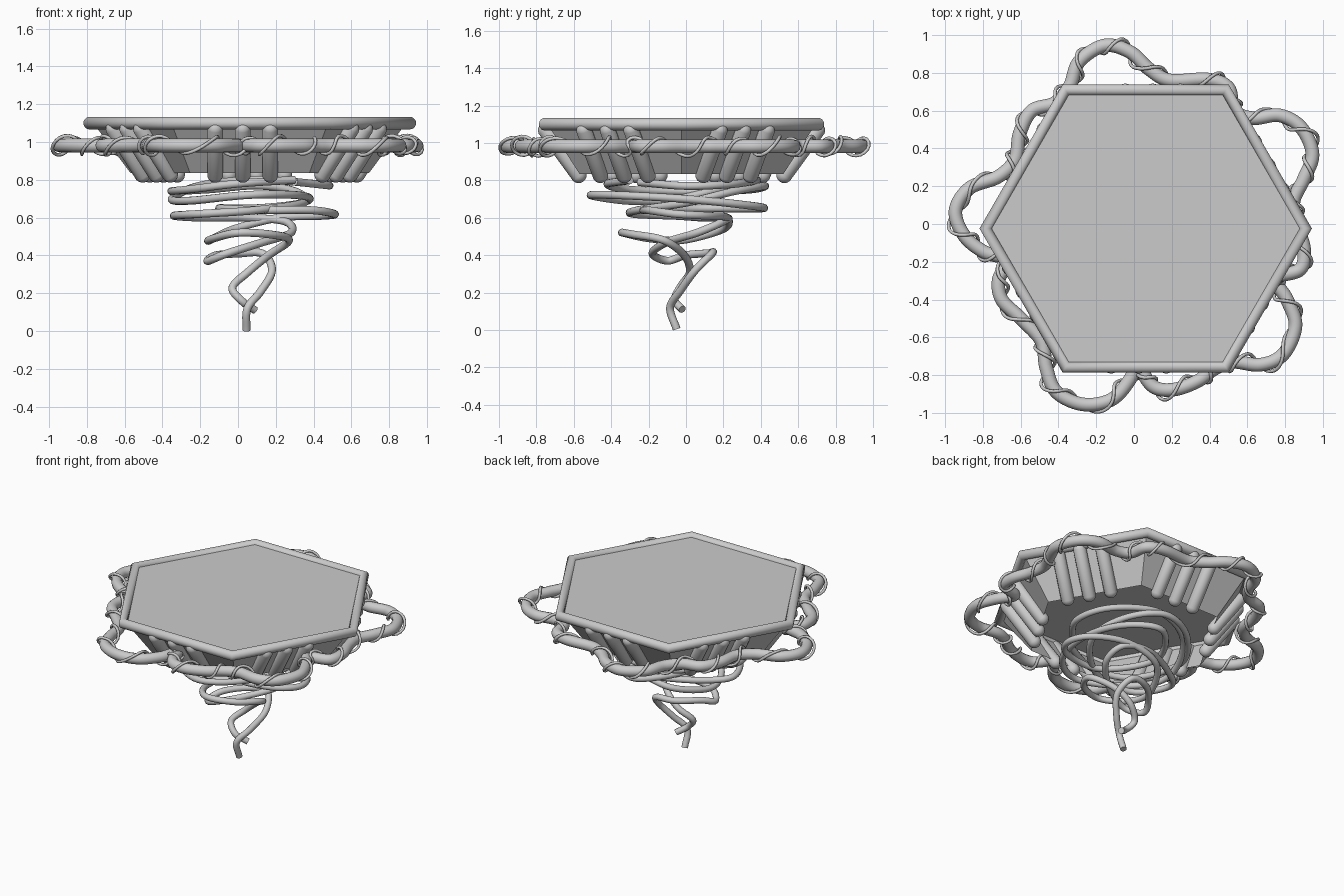
import bpy, bmesh, math
from mathutils import Vector, Matrix

if "Cube" in bpy.data.objects:
    bpy.data.objects.remove(bpy.data.objects["Cube"])

C = Vector((0.062, -0.024, 0))  # centre of the hexagonal top


def smooth_path(pts, n=6, closed=False):
    """Catmull-Rom points through the control points."""
    p = [Vector(q) for q in pts]
    p = [p[-1]] + p + p[:2] if closed else [2 * p[0] - p[1]] + p + [2 * p[-1] - p[-2]]
    out = []
    for a, b, c, d in zip(p, p[1:], p[2:], p[3:]):
        for i in range(n):
            t = i / n
            out.append(0.5 * (2 * b + (c - a) * t + (2 * a - 5 * b + 4 * c - d) * t * t
                              + (3 * b - a - 3 * c + d) * t ** 3))
    if not closed:
        out.append(p[-2])
    return out


def tube(name, pts, r, closed=False, res=4):
    cu = bpy.data.curves.new(name, 'CURVE')
    cu.dimensions = '3D'
    cu.bevel_depth = r
    cu.bevel_resolution = res
    cu.use_fill_caps = True
    s = cu.splines.new('POLY')
    s.points.add(len(pts) - 1)
    for q, v in zip(s.points, pts):
        q.co = (*v, 1)
    s.use_cyclic_u = closed
    s.use_smooth = True
    ob = bpy.data.objects.new(name, cu)
    bpy.context.collection.objects.link(ob)
    return ob


def mesh_object(name, bm):
    me = bpy.data.meshes.new(name)
    bm.to_mesh(me)
    bm.free()
    ob = bpy.data.objects.new(name, me)
    bpy.context.collection.objects.link(ob)
    return ob


# flat-faced hexagonal skirt, open below, closed by the table panel on top
bm = bmesh.new()
rings = [[bm.verts.new(C + Vector((r * math.cos(k * math.pi / 3), r * math.sin(k * math.pi / 3), z)))
          for k in range(6)] for r, z in ((0.63, 0.835), (0.835, 1.11))]
for k in range(6):
    m = (k + 1) % 6
    bm.faces.new((rings[0][k], rings[0][m], rings[1][m], rings[1][k]))
bm.faces.new(rings[1])
mesh_object("hex_top_body", bm)

# rounded hexagonal rim
bpy.ops.mesh.primitive_torus_add(major_segments=6, minor_segments=20, major_radius=0.847,
                                 minor_radius=0.033, location=C + Vector((0, 0, 1.1)))
rim = bpy.context.object
rim.name = "rim"
bpy.ops.object.shade_smooth()

# three capsule ribs leaning on each of the six sides
R = 0.043
for k in range(6):
    ang = math.radians(30 + 60 * k)
    nrm = Vector((math.cos(ang), math.sin(ang), 0))
    tan = Vector((-nrm.y, nrm.x, 0))
    for j in (-1, 0, 1):
        base = C + tan * (-0.037 + 0.146 * j)
        lo = base + nrm * 0.55 + Vector((0, 0, 0.828))
        hi = base + nrm * 0.725 + Vector((0, 0, 1.068))
        d = hi - lo
        bm = bmesh.new()
        bmesh.ops.create_uvsphere(bm, u_segments=14, v_segments=9, radius=R)
        for v in bm.verts:
            if v.co.z > 0:
                v.co.z += d.length
        for f in bm.faces:
            f.smooth = True
        rot = d.to_track_quat('Z', 'Y').to_matrix().to_4x4()
        bm.transform(Matrix.Translation(lo) @ rot)
        mesh_object(f"rib_{k}_{j + 1}", bm)

# wavy vine ring, traced clockwise from the front
VINE = [(0.025, -0.71), (-0.02, -0.82), (-0.12, -0.93), (-0.27, -0.955), (-0.41, -0.89),
        (-0.465, -0.76), (-0.49, -0.62), (-0.6, -0.5), (-0.7, -0.4), (-0.715, -0.29),
        (-0.66, -0.19), (-0.79, -0.15), (-0.9, -0.06), (-0.945, 0.07), (-0.87, 0.19),
        (-0.72, 0.25), (-0.63, 0.34), (-0.605, 0.48), (-0.54, 0.6), (-0.42, 0.64),
        (-0.34, 0.73), (-0.29, 0.86), (-0.155, 0.945), (-0.02, 0.91), (0.08, 0.82),
        (0.19, 0.76), (0.39, 0.765), (0.5, 0.72), (0.53, 0.6), (0.63, 0.56),
        (0.77, 0.575), (0.885, 0.51), (0.945, 0.37), (0.9, 0.24), (0.845, 0.12),
        (0.86, 0.0), (0.9, -0.13), (0.88, -0.24), (0.75, -0.29), (0.81, -0.4),
        (0.855, -0.54), (0.79, -0.69), (0.67, -0.745), (0.52, -0.73), (0.42, -0.77),
        (0.34, -0.83), (0.22, -0.875), (0.12, -0.87), (0.06, -0.81)]
vine = smooth_path([(x, y, 0.982) for x, y in VINE], 10, True)
tube("vine_ring", vine, 0.036, True)

# thin wire coiled loosely around the vine
n, wire = len(vine), []
for i, p in enumerate(vine):
    t = (vine[(i + 1) % n] - vine[i - 1]).normalized()
    side = Vector((t.y, -t.x, 0))
    a = 2 * math.pi * 29 * i / n + 0.9 * math.sin(2 * math.pi * 9 * i / n)
    r = 0.047 + 0.006 * math.sin(2 * math.pi * 13 * i / n)
    wire.append(p + side * r * math.cos(a) + Vector((0, 0, r * math.sin(a))))
tube("coiled_wire", wire, 0.0095, True, 1)

# two twisting roots that widen upward to form the base
ROOT_A = [(.045, -.05, .004), (.05, -.085, .12), (.12, -.03, .21), (.18, .05, .32),
          (.13, .14, .41), (0, .12, .41), (-.12, 0, .4), (-.16, -.1, .37),
          (-.06, -.18, .41), (.13, -.1, .47), (.28, .06, .52), (.25, .2, .58),
          (.05, .22, .6), (-.2, .1, .6), (-.34, -.05, .61), (-.2, -.28, .62),
          (.1, -.26, .64), (.35, 0, .68), (.3, .25, .74), (.1, .42, .77),
          (-.15, .34, .75), (-.35, .05, .74), (-.25, -.3, .75), (0, -.42, .78), (.3, -.3, .8)]
ROOT_B = [(.09, -.02, .11), (.02, -.06, .16), (-.03, -.03, .23), (.05, .02, .31), (.16, -.01, .4),
          (.27, -.12, .48), (.18, -.28, .51), (0, -.34, .52), (-.13, -.2, .49),
          (-.15, -.02, .48), (-.02, .2, .54), (.22, .22, .6), (.45, .12, .61),
          (.51, -.05, .62), (.38, -.2, .64), (.1, -.2, .64), (-.1, .1, .65),
          (.1, .41, .65), (.3, .3, .67), (.38, 0, .7), (.3, -.35, .72),
          (.05, -.51, .72), (-.25, -.3, .69), (-.35, -.05, .7), (-.2, .25, .77),
          (.1, .38, .8), (.4, .25, .78), (.48, 0, .77), (.3, -.25, .79)]
for name, pts in (("root_a", ROOT_A), ("root_b", ROOT_B)):
    tube(name, smooth_path(pts, 7), 0.021)
